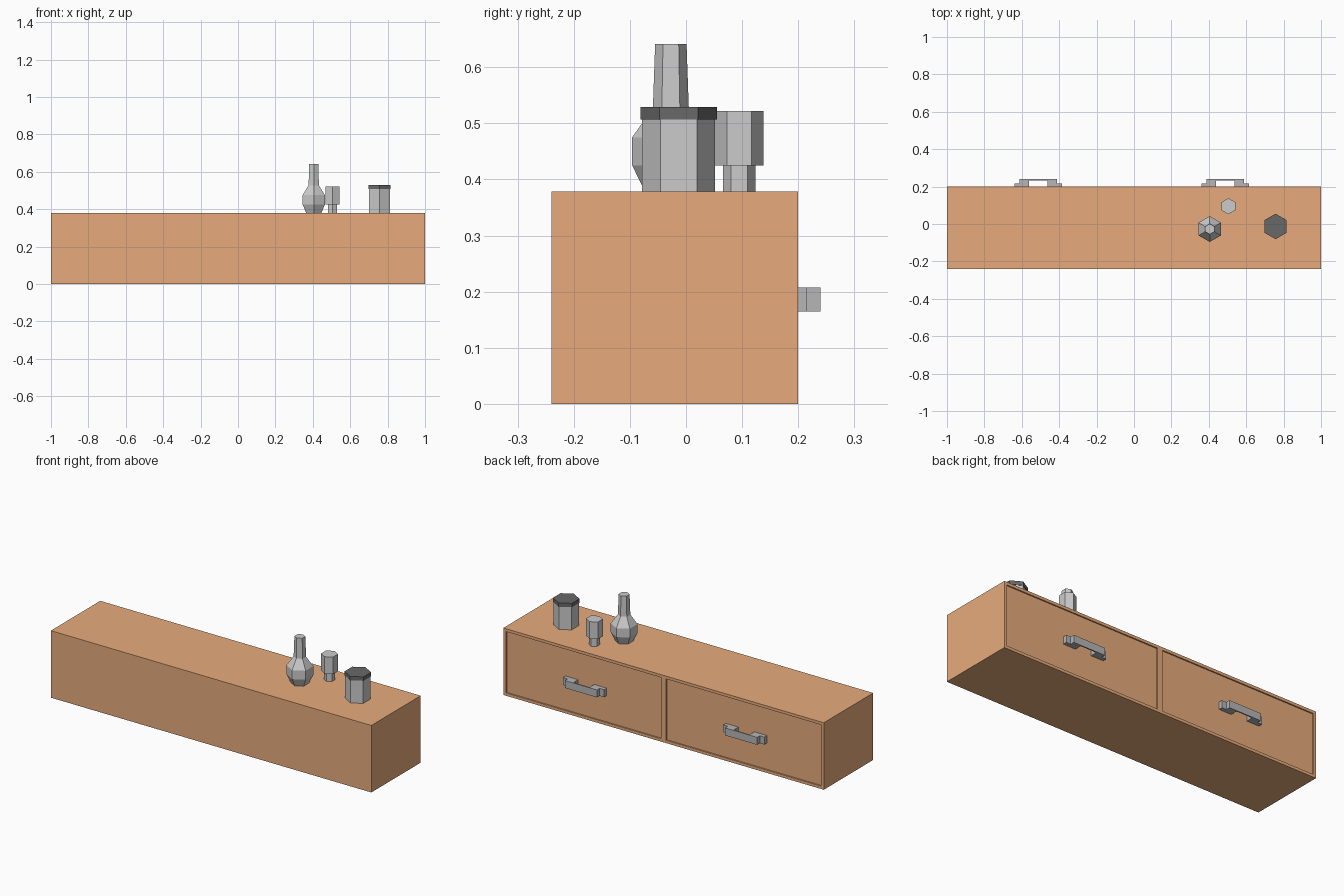
import bpy, bmesh
from math import cos, sin, pi

if "Cube" in bpy.data.objects:
    bpy.data.objects.remove(bpy.data.objects["Cube"])


def material(name, rgb):
    m = bpy.data.materials.new(name)
    m.diffuse_color = (*rgb, 1)
    m.use_nodes = True
    m.node_tree.nodes["Principled BSDF"].inputs["Base Color"].default_value = m.diffuse_color
    return m


WOOD = material("wood", (0.8, 0.41, 0.2))
METAL = material("metal", (0.47, 0.47, 0.47))
DARK = material("dark", (0.14, 0.14, 0.14))
TOP = 0.378


def finish(name, bm, mat=None):
    bmesh.ops.recalc_face_normals(bm, faces=bm.faces)
    me = bpy.data.meshes.new(name)
    bm.to_mesh(me)
    bm.free()
    ob = bpy.data.objects.new(name, me)
    bpy.context.collection.objects.link(ob)
    if mat:
        me.materials.append(mat)
    return ob


def extrude_outline(name, pts, offset, mat=None):
    bm = bmesh.new()
    face = bm.faces.new([bm.verts.new(p) for p in pts])
    new = bmesh.ops.extrude_face_region(bm, geom=[face], use_keep_orig=True)["geom"]
    bmesh.ops.translate(bm, vec=offset,
                        verts=[v for v in new if isinstance(v, bmesh.types.BMVert)])
    return finish(name, bm, mat)


def hex_turned(name, x, y, profile, mat=None):
    """Six-sided turned solid from (radius, z) pairs."""
    bm = bmesh.new()
    rings = [[bm.verts.new((x + r * cos(pi / 6 + k * pi / 3),
                            y + r * sin(pi / 6 + k * pi / 3), z)) for k in range(6)]
             for r, z in profile]
    for a, b in zip(rings, rings[1:]):
        for k in range(6):
            j = (k + 1) % 6
            bm.faces.new((a[k], a[j], b[j], b[k]))
    bm.faces.new(rings[0])
    bm.faces.new(rings[-1])
    return finish(name, bm, mat)


# Cabinet: box whose drawer side is split in two, each half inset and recessed
bm = bmesh.new()
low = [bm.verts.new((x, y, 0)) for x, y in
       ((-1, -0.24), (1, -0.24), (1, 0.2), (0, 0.2), (-1, 0.2))]
high = [bm.verts.new((v.co.x, v.co.y, TOP)) for v in low]
sides = [bm.faces.new((low[i], low[(i + 1) % 5], high[(i + 1) % 5], high[i]))
         for i in range(5)]
bm.faces.new(low[::-1])
bm.faces.new(high)
bm.normal_update()
bmesh.ops.inset_individual(bm, faces=sides[2:4], thickness=0.023)
bmesh.ops.inset_individual(bm, faces=sides[2:4], thickness=0.0002, depth=-0.007)
finish("cabinet", bm, WOOD)

# Drawer handles: stepped bracket outline
half = [(0.128, 0.193), (0.128, 0.216), (0.1, 0.216), (0.1, 0.24)]
inner = [(0.05, 0.233), (0.05, 0.193)]
outline = ([(-x, y) for x, y in half] + [(x, y) for x, y in half[::-1]]
           + inner[::-1] + [(-x, y) for x, y in inner])
for side, cx in (("left", -0.512), ("right", 0.488)):
    extrude_outline(side + "_handle", [(cx + x, y, 0.165) for x, y in outline],
                    (0, 0, 0.042), METAL)

# Ornaments on top
hex_turned("vase", 0.405, -0.027, [(0.046, TOP), (0.069, 0.425), (0.069, 0.475),
                                   (0.032, 0.527), (0.028, 0.641)])
hex_turned("cup", 0.505, 0.095, [(0.029, TOP), (0.029, 0.425),
                                 (0.043, 0.425), (0.043, 0.522)])
hex_turned("jar", 0.757, -0.013, [(0.065, TOP), (0.065, 0.508)])
hex_turned("jar_lid", 0.757, -0.013, [(0.068, 0.507), (0.068, 0.529)], DARK)
